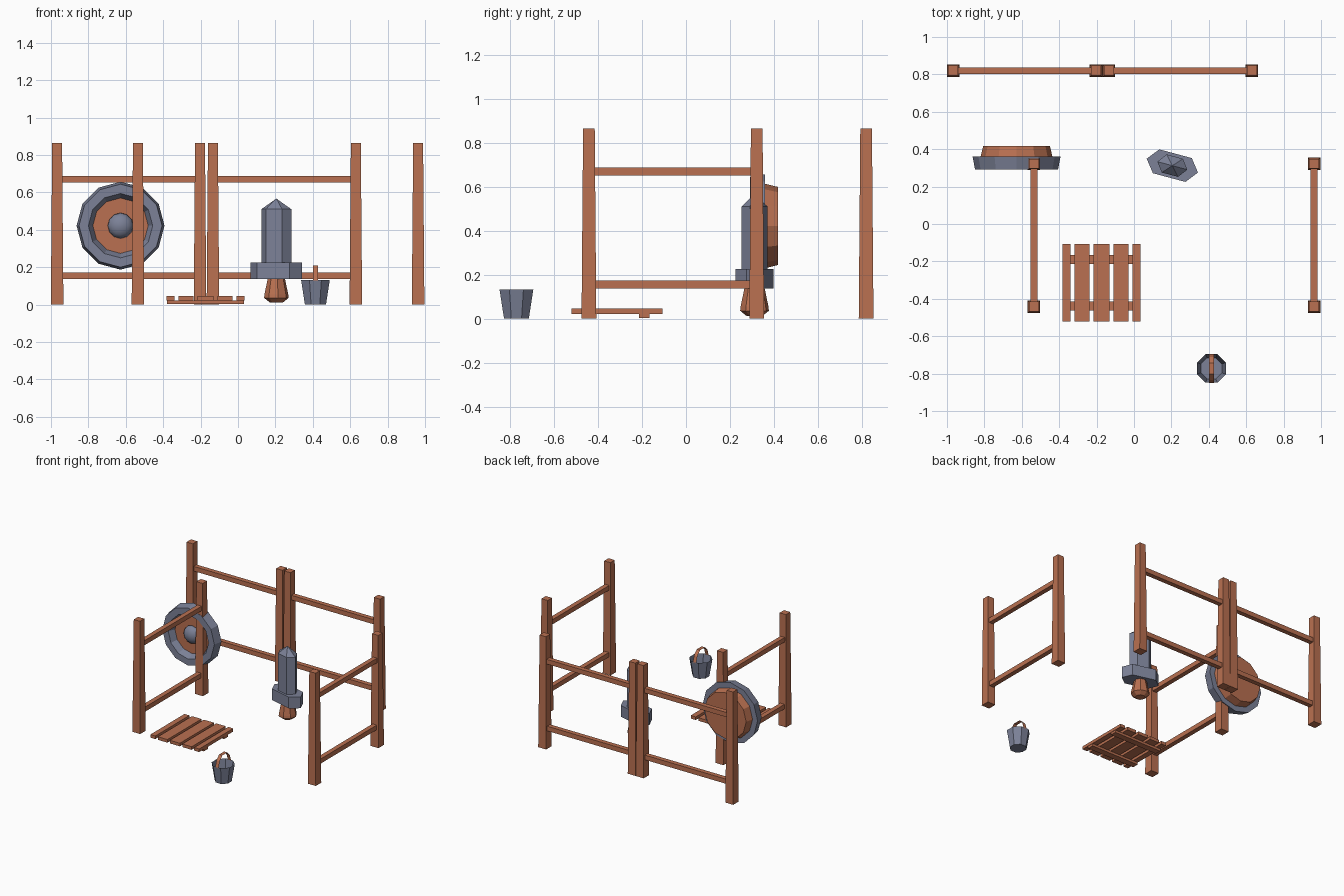
import bpy, math
from mathutils import Matrix, Vector

if "Cube" in bpy.data.objects:
    bpy.data.objects.remove(bpy.data.objects["Cube"])


def material(name, rgb):
    m = bpy.data.materials.new(name)
    m.diffuse_color = (*rgb, 1)
    m.use_nodes = True
    m.node_tree.nodes["Principled BSDF"].inputs["Base Color"].default_value = m.diffuse_color
    return m


WOOD = material("warm wood", (0.49, 0.163, 0.082))
STEEL = material("blue steel", (0.20, 0.22, 0.31))


def mesh(name, verts, faces, mat, matrix=Matrix()):
    me = bpy.data.meshes.new(name)
    me.from_pydata([matrix @ Vector(v) for v in verts], [], faces)
    me.materials.append(mat)
    ob = bpy.data.objects.new(name, me)
    bpy.context.collection.objects.link(ob)
    return ob


def loft(name, rings, mat, matrix=Matrix(), cap0=True, cap1=True, closed=False):
    """Skin a list of equal-length rings; optionally cap the ends or join them."""
    n, k = len(rings[0]), len(rings)
    faces = [(i * n + j, i * n + (j + 1) % n, (i + 1) % k * n + (j + 1) % n, (i + 1) % k * n + j)
             for i in range(k if closed else k - 1) for j in range(n)]
    if not closed:
        if cap0:
            faces.append(tuple(reversed(range(n))))
        if cap1:
            faces.append(tuple(range((k - 1) * n, k * n)))
    return mesh(name, [v for r in rings for v in r], faces, mat, matrix)


def ring(r, z, n, turn=0.0):
    return [(r * math.cos(math.tau * i / n + turn), r * math.sin(math.tau * i / n + turn), z)
            for i in range(n)]


def box(name, lo, hi, mat, matrix=Matrix()):
    (a, b, c), (d, e, f) = lo, hi
    return loft(name, [[(a, b, z), (d, b, z), (d, e, z), (a, e, z)] for z in (c, f)], mat, matrix)


# Fence sections: two tapered posts and two rails, built along local x
def fence(name, x, y, angle):
    m = Matrix.Translation((x, y, 0)) @ Matrix.Rotation(angle, 4, 'Z')
    half = 0.382
    for side, s in (("left", -1), ("right", 1)):
        p = m @ Matrix.Translation((s * half, 0, 0))
        q = math.pi / 4
        loft(f"{name}_{side}_post", [ring(0.0475, 0, 4, q), ring(0.0375, 0.865, 4, q)], WOOD, p)
    for level, z in (("lower", 0.155), ("upper", 0.67)):
        box(f"{name}_{level}_rail", (-half, -0.018, z - 0.018), (half, 0.018, z + 0.018), WOOD, m)


fence("back_left_fence", -0.585, 0.82, 0)
fence("back_right_fence", 0.248, 0.82, 0)
fence("left_fence", -0.535, -0.06, math.pi / 2)
fence("right_fence", 0.963, -0.06, math.pi / 2)

# Round shield facing the front (local z points towards -y)
shield = Matrix.Translation((-0.628, 0.36, 0.422)) @ Matrix.Rotation(math.pi / 2, 4, 'X')
loft("shield_rim", [ring(r, z, 12) for r, z in
                    ((0.185, 0), (0.235, 0), (0.222, 0.068), (0.172, 0.068), (0.148, 0.02))],
     STEEL, shield, closed=True)
loft("shield_dish", [ring(0.178, -0.058, 12), ring(0.192, 0, 12), ring(0.155, 0.02, 12)],
     WOOD, shield)
boss = loft("shield_boss", [ring(0.07 * math.cos(a), 0.015 + 0.05 * math.sin(a), 12)
                            for a in (0, 0.4, 0.8, 1.15, 1.45)], STEEL, shield)
boss.data.shade_smooth()

# Stubby sword standing on its pommel
sword = Matrix.Translation((0.205, 0.312, 0)) @ Matrix.Rotation(math.radians(-15), 4, 'Z')


def hexa(l, m, w, z):
    return [(l, 0, z), (m, w, z), (-m, w, z), (-l, 0, z), (-m, -w, z), (m, -w, z)]


loft("sword_guard", [hexa(0.142, 0.09, 0.066, z) for z in (0.138, 0.225)], STEEL, sword)
blade = hexa(0.083, 0.045, 0.05, 0.22) + hexa(0.083, 0.045, 0.05, 0.51) + [(0, 0, 0.567)]
mesh("sword_blade", blade,
     [(j, (j + 1) % 6, (j + 1) % 6 + 6, j + 6) for j in range(6)]
     + [(j + 6, (j + 1) % 6 + 6, 12) for j in range(6)] + [(5, 4, 3, 2, 1, 0)], STEEL, sword)
loft("sword_grip", [ring(r, z, 8, math.pi / 8) for r, z in
                    ((0.036, 0.012), (0.066, 0.036), (0.064, 0.055), (0.045, 0.145))], WOOD, sword)

# Slatted pallet: five planks on two joists
for i, (x0, x1) in enumerate(((-0.382, -0.34), (-0.318, -0.237), (-0.216, -0.131),
                              (-0.11, -0.03), (-0.008, 0.034))):
    box(f"pallet_plank_{i + 1}", (x0, -0.522, 0.022), (x1, -0.107, 0.046), WOOD)
for side, y in (("front", -0.438), ("back", -0.19)):
    box(f"pallet_{side}_joist", (-0.38, y - 0.024, 0.004), (0.032, y + 0.024, 0.023), WOOD)

# Open bucket with a thin strap handle
bucket = Matrix.Translation((0.414, -0.772, 0))
loft("bucket_body", [ring(0.061, 0, 8, math.pi / 8), ring(0.083, 0.132, 8, math.pi / 8)],
     STEEL, bucket, cap1=False)
arch = ((-0.077, 0.125), (-0.062, 0.175), (-0.03, 0.208), (0.03, 0.208), (0.062, 0.175), (0.077, 0.125))
mesh("bucket_handle", [(x, y, z) for y, z in arch for x in (-0.014, 0.014)],
     [(2 * i, 2 * i + 1, 2 * i + 3, 2 * i + 2) for i in range(len(arch) - 1)], WOOD, bucket)

# Make all face normals consistent
import bmesh
for ob in bpy.context.collection.objects:
    bm = bmesh.new()
    bm.from_mesh(ob.data)
    if all(e.is_manifold for e in bm.edges):
        bmesh.ops.recalc_face_normals(bm, faces=bm.faces)
    bm.to_mesh(ob.data)
    bm.free()
